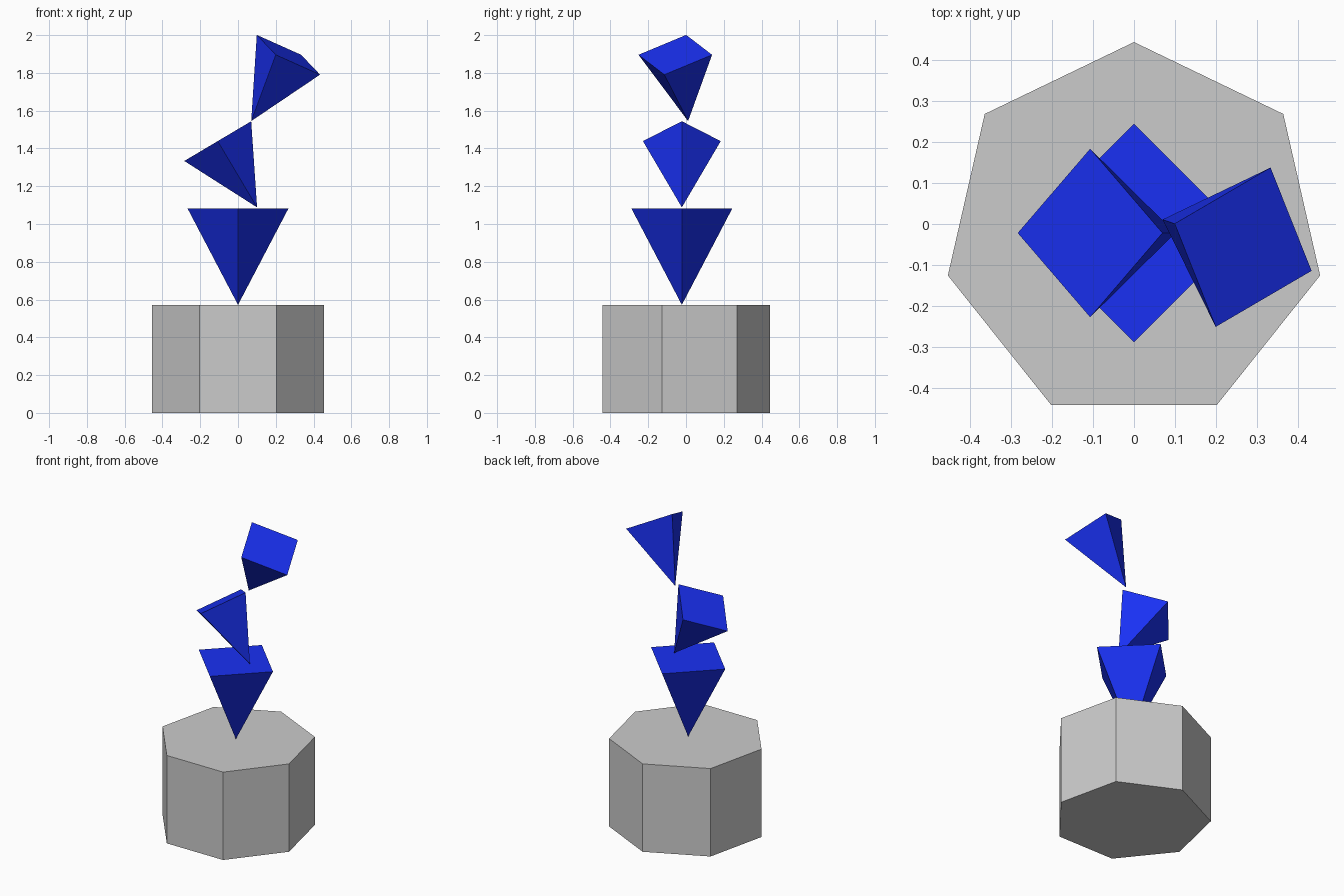
import bpy, bmesh
from math import sin, cos, pi, radians
from mathutils import Matrix, Vector

if "Cube" in bpy.data.objects:
    bpy.data.objects.remove(bpy.data.objects["Cube"])

CY = -0.022  # the y of the stack's axis

blue = bpy.data.materials.new("blue")
blue.diffuse_color = (0.01, 0.03, 0.9, 1)
blue.use_nodes = True
blue.node_tree.nodes["Principled BSDF"].inputs["Base Color"].default_value = blue.diffuse_color


def add_solid(name, sides, r_low, r_high, height, matrix, material=None):
    """Closed prism, or a pyramid standing on its tip when r_low is 0."""
    bm = bmesh.new()

    def ring(r, z):
        if r == 0:
            return [bm.verts.new((0, 0, z))]
        return [bm.verts.new((r * sin(2 * pi * i / sides), r * cos(2 * pi * i / sides), z))
                for i in range(sides)]

    low, high = ring(r_low, 0), ring(r_high, height)
    for i in range(sides):
        j = (i + 1) % sides
        bm.faces.new([high[i], high[j]] + ([low[j], low[i]] if r_low else low))
    bm.faces.new(high)
    if r_low:
        bm.faces.new(low)
    bmesh.ops.recalc_face_normals(bm, faces=bm.faces)
    mesh = bpy.data.meshes.new(name)
    bm.to_mesh(mesh)
    bm.free()
    if material:
        mesh.materials.append(material)
    ob = bpy.data.objects.new(name, mesh)
    ob.matrix_world = matrix
    bpy.context.collection.objects.link(ob)


def add_pyramid(name, tip, radius, height, tilt=0, heading=0):
    m = (Matrix.Translation(Vector(tip)) @ Matrix.Rotation(radians(heading), 4, 'Z')
         @ Matrix.Rotation(radians(tilt), 4, 'Y'))
    add_solid(name, 4, 0, radius, height, m, blue)


# Seven-sided pedestal
add_solid("pedestal", 7, 0.467, 0.467, 0.572, Matrix.Translation((0, CY, 0)))

# Three upturned pyramids balanced on their tips
add_pyramid("lower_pyramid", (0, CY, 0.572), 0.267, 0.51)
add_pyramid("middle_pyramid", (0.101, CY, 1.088), 0.206, 0.408, 30.7, 180)
add_pyramid("upper_pyramid", (0.07, 0.011, 1.545), 0.206, 0.408, 30.7, -19)
